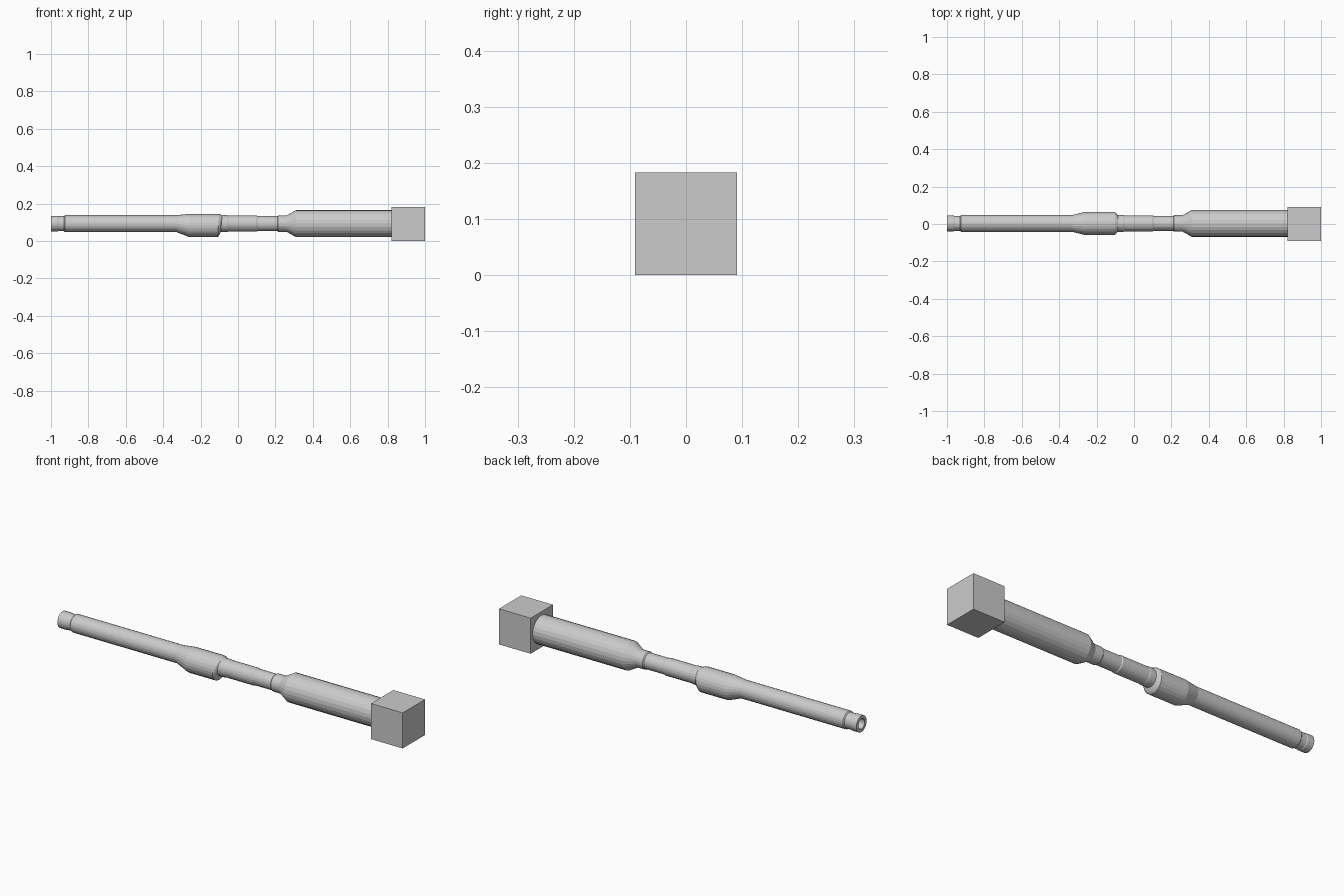
import bpy, bmesh, math

if "Cube" in bpy.data.objects:
    bpy.data.objects.remove(bpy.data.objects["Cube"])

SIDES = 24
CY, CZ = 0.003, 0.093


def lathe_x(name, rings, close_loop=False):
    """Loft rings (x, radius, z offset, tilt) along the x axis."""
    bm = bmesh.new()
    loops = []
    for x, r, dz, tilt in rings:
        loop = []
        for i in range(SIDES):
            a = 2 * math.pi * i / SIDES
            loop.append(bm.verts.new((x + tilt * math.sin(a),
                                      CY + r * math.cos(a),
                                      CZ + dz + r * math.sin(a))))
        loops.append(loop)
    for a, b in zip(loops, loops[1:]):
        for i in range(SIDES):
            j = (i + 1) % SIDES
            bm.faces.new((a[i], a[j], b[j], b[i]))
    bm.faces.new(loops[0])
    bm.faces.new(loops[-1])
    bmesh.ops.recalc_face_normals(bm, faces=bm.faces)
    mesh = bpy.data.meshes.new(name)
    bm.to_mesh(mesh)
    bm.free()
    obj = bpy.data.objects.new(name, mesh)
    bpy.context.collection.objects.link(obj)
    return obj


# Front tube with hollow mouth, ending inside the collar
lathe_x("front_tube", [
    (-0.90, 0.024, 0, 0), (-1.0, 0.026, 0, 0), (-1.0, 0.042, 0, 0),
    (-0.965, 0.042, 0, 0), (-0.96, 0.040, 0, 0), (-0.93, 0.040, 0, 0),
    (-0.925, 0.045, 0, 0), (-0.28, 0.045, 0, 0)])

# Offset collar with tapered front and slanted rear lip
lathe_x("collar", [
    (-0.33, 0.045, 0, 0), (-0.26, 0.062, -0.010, 0),
    (-0.105, 0.062, -0.010, 0.004), (-0.095, 0.055, -0.008, 0.006),
    (-0.088, 0.044, 0, 0.004)])

# Narrow neck with shallow groove, flaring into the thick grip
lathe_x("neck_and_grip", [
    (-0.15, 0.045, 0, 0), (-0.06, 0.045, 0, 0), (-0.05, 0.043, 0, 0),
    (0.10, 0.043, 0, 0), (0.105, 0.040, 0, 0), (0.21, 0.040, 0, 0),
    (0.215, 0.044, 0, 0), (0.26, 0.044, 0, 0), (0.275, 0.052, 0, 0),
    (0.31, 0.072, 0, 0), (0.825, 0.072, 0, 0)])

# Square end block
bpy.ops.mesh.primitive_cube_add(size=1, location=(0.91, 0, 0.0915))
block = bpy.context.object
block.name = "end_block"
block.scale = (0.18, 0.181, 0.183)
